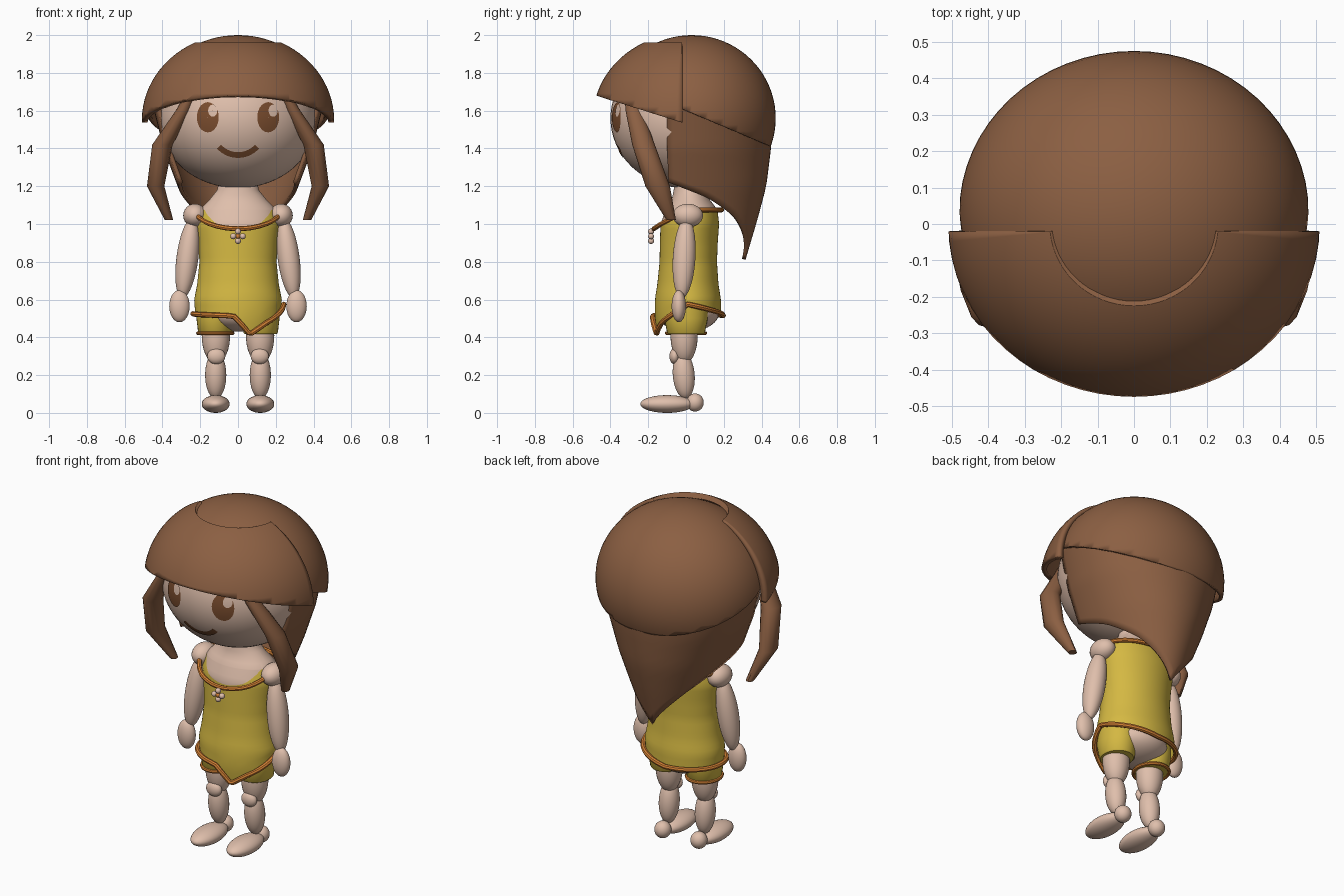
import bpy, bmesh, math
from mathutils import Vector

cube = bpy.data.objects.get("Cube")
if cube:
    bpy.data.objects.remove(cube, do_unlink=True)


def material(name, rgb):
    m = bpy.data.materials.new(name)
    m.use_nodes = True
    m.diffuse_color = (*rgb, 1)
    m.node_tree.nodes["Principled BSDF"].inputs["Base Color"].default_value = (*rgb, 1)
    return m


SKIN = material("skin", (0.74, 0.52, 0.41))
HAIR = material("brown hair", (0.26, 0.115, 0.055))
FEATURE = material("dark brown", (0.2, 0.075, 0.028))
DRESS = material("yellow cloth", (0.66, 0.48, 0.055))
TRIM = material("orange trim", (0.66, 0.22, 0.035))

parts = []


def finish(name, bm, *mats):
    mesh = bpy.data.meshes.new(name)
    bm.normal_update()
    bm.to_mesh(mesh)
    bm.free()
    ob = bpy.data.objects.new(name, mesh)
    bpy.context.collection.objects.link(ob)
    for m in mats:
        mesh.materials.append(m)
    parts.append(ob)
    return ob


def table(t, pts):
    """Linear interpolation through (key, value...) rows."""
    if t <= pts[0][0]:
        return pts[0][1:]
    for a, b in zip(pts, pts[1:]):
        if t <= b[0]:
            f = (t - a[0]) / (b[0] - a[0])
            return tuple(u + (v - u) * f for u, v in zip(a[1:], b[1:]))
    return pts[-1][1:]


def grid(rows, wrap=True, loop=False, caps=False):
    """Skin a list of point rows with quads."""
    bm = bmesh.new()
    vs = [[bm.verts.new(p) for p in r] for r in rows]
    n, k = len(rows), len(rows[0])
    for j in range(n if loop else n - 1):
        for i in range(k if wrap else k - 1):
            a, b = vs[j], vs[(j + 1) % n]
            bm.faces.new((a[i], a[(i + 1) % k], b[(i + 1) % k], b[i]))
    if caps:
        bm.faces.new(vs[0][::-1])
        bm.faces.new(vs[-1])
    bmesh.ops.recalc_face_normals(bm, faces=bm.faces)
    return bm


def oval(c, rx, ry, n=32):
    return [(c[0] + rx * math.cos(a), c[1] + ry * math.sin(a), c[2])
            for a in (2 * math.pi * i / n for i in range(n))]


def ring_tube(name, path, r, mat):
    """Closed round cord along a path."""
    rows, n = [], len(path)
    path = [Vector(p) for p in path]
    for i, p in enumerate(path):
        t = (path[(i + 1) % n] - path[i - 1]).normalized()
        side = t.cross(Vector((0, 0, 1))).normalized()
        up = side.cross(t)
        rows.append([p + r * (side * math.cos(a) + up * math.sin(a))
                     for a in (math.pi * k / 4 for k in range(8))])
    return finish(name, grid(rows, loop=True), mat)


def ball(name, c, r, mat, tilt=0, tip=0, seg=28):
    bpy.ops.mesh.primitive_uv_sphere_add(segments=seg, ring_count=seg * 2 // 3, radius=1,
                                         location=c, rotation=(tip, tilt, 0))
    ob = bpy.context.object
    ob.name, ob.scale = name, r
    ob.data.materials.append(mat)
    parts.append(ob)


def shell(name, c, r, cuts, thick):
    """Ellipsoid trimmed by planes, the normal side removed."""
    bm = bmesh.new()
    bmesh.ops.create_uvsphere(bm, u_segments=64, v_segments=40, radius=1)
    for v in bm.verts:
        v.co = Vector(c) + Vector([a * b for a, b in zip(v.co, r)])
    for co, no in cuts:
        bmesh.ops.bisect_plane(bm, geom=bm.verts[:] + bm.edges[:] + bm.faces[:],
                               plane_co=co, plane_no=no, clear_outer=True)
    thicken(finish(name, bm, HAIR), thick)


def thicken(ob, t):
    mod = ob.modifiers.new("thickness", "SOLIDIFY")
    mod.thickness, mod.offset = t, -1


# Head and painted face
HEAD_C, HEAD_R = (0, 0, 1.56), (0.42, 0.40, 0.37)
ball("head", HEAD_C, HEAD_R, SKIN, seg=48)


def on_face(x, z, lift):
    d = 1 - (x / HEAD_R[0]) ** 2 - ((z - HEAD_C[2]) / HEAD_R[2]) ** 2
    return (x, -HEAD_R[1] * math.sqrt(d) - lift, z)


def face_oval(name, cx, cz, rx, rz, lift, mat):
    rows = [[on_face(cx + f * rx * math.cos(a), cz + f * rz * math.sin(a), lift)
             for a in (math.pi * i / 14 for i in range(28))] for f in (1, 0.75, 0.5, 0.25, 0.02)]
    finish(name, grid(rows), mat)


for side, x in (("left", 0.16), ("right", -0.16)):
    face_oval(side + "_eye", x, 1.565, 0.058, 0.08, 0.004, FEATURE)
    face_oval(side + "_eye_glint", x + 0.026, 1.6, 0.024, 0.032, 0.007, SKIN)
arc = [math.radians(-48 + 4 * i) for i in range(25)]
finish("smile", grid([[on_face(r * math.sin(a), 1.5 - r * math.cos(a), 0.004) for a in arc]
                      for r in (0.12, 0.134, 0.15)], wrap=False), FEATURE)

# Hair cap and fringe
shell("hair_cap", (0, 0.03, 1.56), (0.48, 0.445, 0.44), [((0, 0.45, 1.41), (0, -0.39, -0.92))], 0.02)
shell("fringe", (0, 0, 1.55), (0.51, 0.495, 0.46),
      [((0, -0.475, 1.68), (0, -0.3, -0.95)), ((0, -0.02, 1.5), (0, 1, 0)),
       ((0, 0, 1.96), (0, 0, 1))], 0.03)

# Hanging back hair, tapering to a point
LENGTH = [(0, 0.81), (0.45, 1.03), (0.72, 1.14), (1, 1.22)]
SPREAD = [(0.81, 0.16, 0.285), (1.03, 0.25, 0.35), (1.2, 0.32, 0.395),
          (1.4, 0.395, 0.42), (1.64, 0.455, 0.43)]
rows = []
for j in range(15):
    row = []
    for i in range(41):
        t = i / 20 - 1
        z = 1.64 + (table(abs(t), LENGTH)[0] - 1.64) * j / 14
        rx, ry = table(z, SPREAD)
        a = math.radians(108) * t
        row.append((rx * math.sin(a), 0.03 + ry * math.cos(a), z))
    rows.append(row)
thicken(finish("back_hair", grid(rows, wrap=False), HAIR), 0.02)

# Torso with a dress whose hem dips to a point at the front
BODY = [(0.41, 0.2, 0.16, 0.01), (0.5, 0.225, 0.175, 0.01), (0.6, 0.232, 0.175, 0.01),
        (0.68, 0.216, 0.162, 0.01), (0.8, 0.204, 0.152, 0.012), (0.9, 0.21, 0.153, 0.015),
        (1.0, 0.222, 0.155, 0.02), (1.075, 0.205, 0.137, 0.03), (1.13, 0.15, 0.1, 0.025),
        (1.18, 0.11, 0.085, 0.02), (1.23, 0.1, 0.08, 0.02)]
HEM = [(-180, 0.525), (-105, 0.515), (-95, 0.51), (-73, 0.415), (-50, 0.475),
       (0, 0.575), (40, 0.545), (90, 0.515), (180, 0.525)]


def body_point(deg, z, grow=0):
    rx, ry, yc = table(z, BODY)
    a = math.radians(deg)
    return ((rx + grow) * math.cos(a), yc + (ry + grow) * math.sin(a), z)


angles = [5 * i - 180 for i in range(72)]
hem = [table(a, HEM)[0] for a in angles]
rows = [[body_point(a, h + (0.62 - h) * j / 4) for a, h in zip(angles, hem)] for j in range(5)]
rows += [[body_point(a, 0.62 + 0.61 * j / 24) for a in angles] for j in range(1, 25)]
bm = grid(rows)
neck_co, neck_no = Vector((0, -0.14, 0.975)), Vector((0, -0.7, 0.71))
for co, no in ((neck_co, neck_no), ((0, 0, 1.075), (0, 0, 1))):
    bmesh.ops.bisect_plane(bm, geom=bm.verts[:] + bm.edges[:] + bm.faces[:], plane_co=co, plane_no=no)
for f in bm.faces:
    c = f.calc_center_median()
    f.material_index = 1 if c.z > 1.075 or (c - neck_co).dot(neck_no) > 0 else 0
finish("torso_and_dress", bm, DRESS, SKIN)
ball("pelvis", (0, 0.01, 0.53), (0.175, 0.165, 0.1), SKIN)

# Dress trims and brooch
ring_tube("hem_trim", [body_point(a, h, 0.012) for a, h in zip(angles, hem)], 0.014, TRIM)
neckline = []
for a in angles:
    s = math.sin(math.radians(a))
    z = 1.075 - 0.1 * max(0, -s) ** 1.4
    x, y, z = body_point(a, z, 0.022 + 0.012 * max(0, -s))
    neckline.append((x, y, z))
ring_tube("neckline_trim", neckline, 0.013, TRIM)
ball("brooch_centre", (0, -0.185, 0.935), (0.014,) * 3, TRIM, seg=14)
for i in range(4):
    a = math.pi / 2 * i
    ball("brooch_bead", (0.025 * math.cos(a), -0.185, 0.935 + 0.025 * math.sin(a)),
         (0.016,) * 3, SKIN, seg=14)

# Mirrored limbs, shorts and side locks
LOCK = [(-0.25, -0.285, 1.68, 0.03, 0.04), (0.29, -0.275, 1.6, 0.04, 0.045),
        (0.40, -0.225, 1.42, 0.054, 0.06), (0.436, -0.15, 1.2, 0.046, 0.065),
        (0.365, -0.078, 1.02, 0.022, 0.025)]
LOCK[0] = (0.25,) + LOCK[0][1:]
for side, s in (("left", 1), ("right", -1)):
    finish(side + "_side_lock", grid([oval((s * x, y, z), rx, ry, 12)
                                      for x, y, z, rx, ry in LOCK], caps=True), HAIR)
    ball(side + "_shoulder", (s * 0.228, 0.01, 1.045), (0.062, 0.08, 0.062), SKIN)
    ball(side + "_arm", (s * 0.268, -0.01, 0.82), (0.058, 0.06, 0.215), SKIN, tilt=-s * 0.13, tip=-0.06)
    ball(side + "_hand", (s * 0.31, -0.038, 0.565), (0.054, 0.038, 0.085), SKIN)
    finish(side + "_short_leg", grid([oval((s * 0.12, 0, z), rx, ry) for z, rx, ry in
                                      ((0.58, 0.1, 0.12), (0.5, 0.1, 0.115), (0.425, 0.091, 0.1),
                                       (0.418, 0.085, 0.095))], caps=True), DRESS)
    ball(side + "_thigh", (s * 0.117, -0.01, 0.41), (0.075, 0.072, 0.15), SKIN)
    ball(side + "_knee", (s * 0.115, -0.06, 0.3), (0.048, 0.028, 0.042), SKIN)
    ball(side + "_shin", (s * 0.118, -0.012, 0.2), (0.056, 0.058, 0.125), SKIN, tip=0.08)
    ball(side + "_heel", (s * 0.118, 0.048, 0.055), (0.046, 0.046, 0.048), SKIN)
    ball(side + "_foot", (s * 0.118, -0.1, 0.047), (0.074, 0.142, 0.047), SKIN)
ring_tube("right_cuff_trim", oval((-0.12, 0, 0.422), 0.092, 0.102), 0.01, TRIM)

# Smooth shading with sharp rims
bpy.ops.object.select_all(action="DESELECT")
for ob in parts:
    ob.select_set(True)
bpy.context.view_layer.objects.active = parts[0]
bpy.ops.object.shade_smooth_by_angle(angle=math.radians(40))
